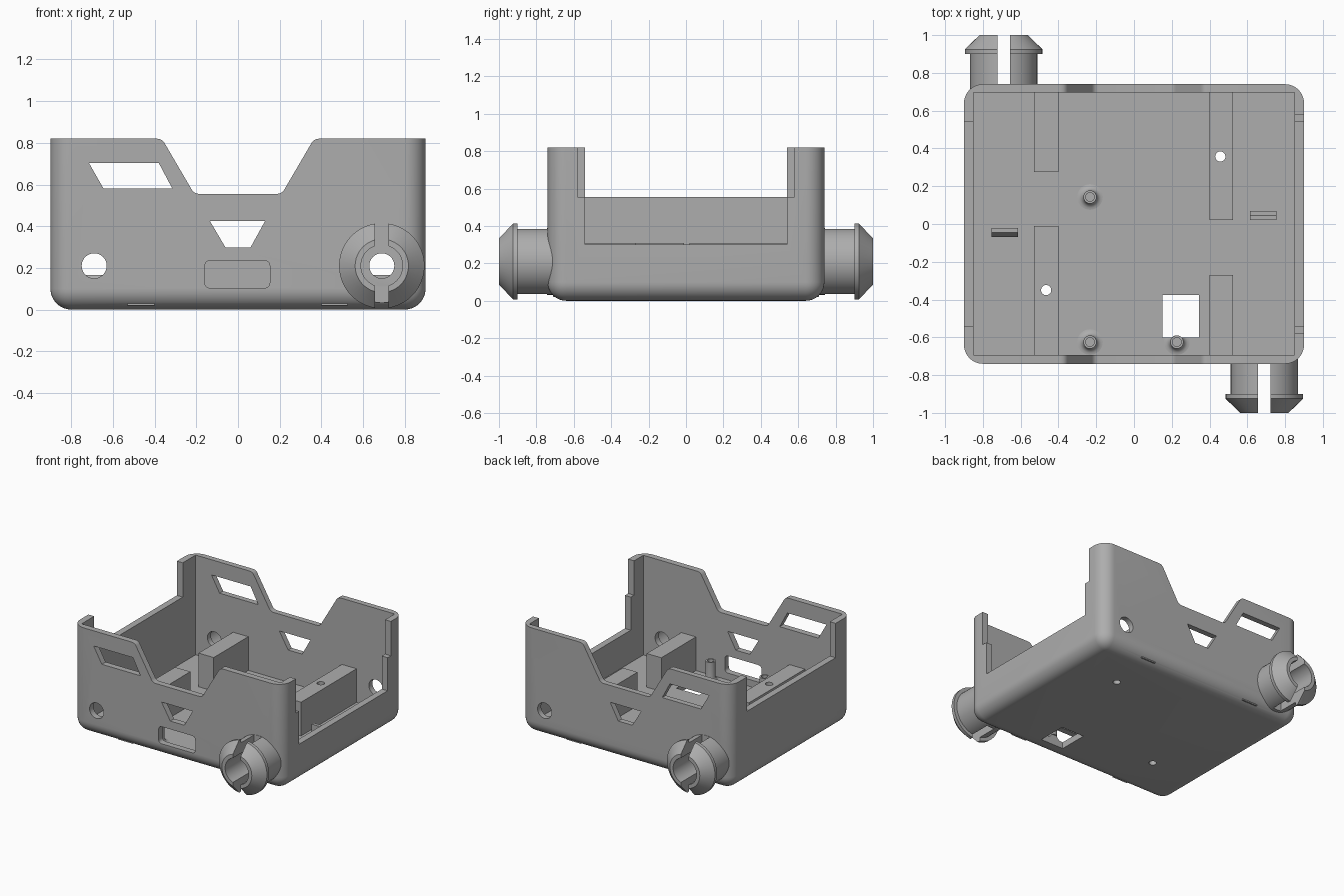
import bpy, bmesh, math
from mathutils import Vector, Matrix

if "Cube" in bpy.data.objects:
    bpy.data.objects.remove(bpy.data.objects["Cube"])

grey = bpy.data.materials.new("light grey plastic")
grey.use_nodes = True
grey.diffuse_color = (0.42, 0.42, 0.42, 1)
grey.node_tree.nodes["Principled BSDF"].inputs["Base Color"].default_value = (0.42, 0.42, 0.42, 1)


def finish(name, bm):
    bmesh.ops.recalc_face_normals(bm, faces=bm.faces)
    mesh = bpy.data.meshes.new(name)
    bm.to_mesh(mesh)
    bm.free()
    mesh.materials.append(grey)
    obj = bpy.data.objects.new(name, mesh)
    bpy.context.collection.objects.link(obj)
    return obj


def select(obj):
    bpy.ops.object.select_all(action='DESELECT')
    obj.select_set(True)
    bpy.context.view_layer.objects.active = obj


def smooth(obj):
    select(obj)
    bpy.ops.object.shade_smooth_by_angle(angle=math.radians(30))


def combine(obj, other, operation='DIFFERENCE'):
    other.hide_render = True
    mod = obj.modifiers.new("combine", 'BOOLEAN')
    mod.operation = operation
    mod.solver = 'EXACT'
    mod.object = other
    select(obj)
    bpy.ops.object.modifier_apply(modifier=mod.name)
    bpy.data.objects.remove(other)


def prism(name, points, axis, lo, hi):
    """Extrude a 2D outline along one axis from lo to hi."""
    place = {'x': lambda a, b: (lo, a, b), 'y': lambda a, b: (a, lo, b), 'z': lambda a, b: (a, b, lo)}[axis]
    move = {'x': (1, 0, 0), 'y': (0, 1, 0), 'z': (0, 0, 1)}[axis]
    bm = bmesh.new()
    face = bm.faces.new([bm.verts.new(place(a, b)) for a, b in points])
    out = bmesh.ops.extrude_face_region(bm, geom=[face])
    verts = [g for g in out["geom"] if isinstance(g, bmesh.types.BMVert)]
    bmesh.ops.translate(bm, vec=Vector(move) * (hi - lo), verts=verts)
    return finish(name, bm)


def box(name, x0, x1, y0, y1, z0, z1):
    return prism(name, [(x0, y0), (x1, y0), (x1, y1), (x0, y1)], 'z', z0, z1)


def circle(cx, cy, r, n=40):
    return [(cx + r * math.cos(2 * math.pi * i / n), cy + r * math.sin(2 * math.pi * i / n)) for i in range(n)]


def rounded(points, r, steps=5):
    """Round every corner of an outline."""
    out = []
    for i, p in enumerate(points):
        p = Vector(p)
        a = p + (Vector(points[i - 1]) - p).normalized() * r
        b = p + (Vector(points[(i + 1) % len(points)]) - p).normalized() * r
        for k in range(steps + 1):
            t = k / steps
            out.append(tuple(a * (1 - t) ** 2 + p * 2 * t * (1 - t) + b * t * t))
    return out


def lathe(name, profile, matrix, n=48):
    """Spin a closed (radius, height) profile about its own z axis."""
    bm = bmesh.new()
    rings = [[bm.verts.new((x, y, h)) for x, y in circle(0, 0, r, n)] for r, h in profile]
    for i, ring in enumerate(rings):
        prev = rings[i - 1]
        for j in range(n):
            k = (j + 1) % n
            bm.faces.new((prev[j], prev[k], ring[k], ring[j]))
    bm.transform(matrix)
    return finish(name, bm)


# Case: block with rounded uprights and underside, hollowed out
bm = bmesh.new()
bmesh.ops.create_cube(bm, size=1, matrix=Matrix.Translation((0, 0, 0.5)) @ Matrix.Diagonal((1.8, 1.48, 1, 1)))
edges = [e for e in bm.edges if min(v.co.z for v in e.verts) < 0.1]
bmesh.ops.bevel(bm, geom=edges, offset=0.1, segments=10, profile=0.5, affect='EDGES')
case = finish("case", bm)
FLOOR = 0.05
combine(case, box("cavity", -0.85, 0.85, -0.693, 0.697, FLOOR, 1.2))

# Inner support blocks
for x0, x1, y0, y1 in ((-0.53, -0.4, 0.275, 0.71), (-0.53, -0.4, -0.71, -0.01),
                       (0.4, 0.525, 0.02, 0.71), (0.4, 0.525, -0.71, -0.27)):
    combine(case, box("support_block", x0, x1, y0, y1, 0.02, 0.31), 'UNION')

# Top outline with the central dip in front and back walls
rim = rounded([(-2, 1.2), (-2, 0.82), (-0.365, 0.82), (-0.21, 0.555),
               (0.21, 0.555), (0.365, 0.82), (2, 0.82), (2, 1.2)], 0.025)
combine(case, prism("rim_cut", rim, 'y', -1, 1))

# Side wall openings: plain on one side, deeper and stepped on the other
combine(case, box("low_side_cut", -1, -0.8, -0.54, 0.54, 0.555, 1.2))
stepped = [(-0.54, 0.3), (0.54, 0.3), (0.54, 0.555), (0.58, 0.555),
           (0.58, 1.2), (-0.58, 1.2), (-0.58, 0.555), (-0.54, 0.555)]
combine(case, prism("stepped_side_cut", stepped, 'x', 0.8, 1))

# Windows through front and back walls
for outline in ([(-0.715, 0.703), (-0.38, 0.703), (-0.315, 0.58), (-0.645, 0.58)],
                [(-0.135, 0.425), (0.13, 0.425), (0.06, 0.298), (-0.06, 0.298)],
                circle(-0.69, 0.21, 0.06), circle(0.69, 0.21, 0.06)):
    combine(case, prism("window_cut", outline, 'y', -1, 1))

# Rounded port in the front wall only
port = rounded([(-0.16, 0.103), (0.153, 0.103), (0.153, 0.235), (-0.16, 0.235)], 0.03)
combine(case, prism("port_cut", port, 'y', -1, -0.6))

# Openings through the floor and two blocks
combine(case, box("floor_window_cut", 0.15, 0.345, -0.6, -0.375, -0.1, 0.2))
for x, y in ((0.457, 0.357), (-0.465, -0.35)):
    combine(case, prism("screw_hole_cut", circle(x, y, 0.027, 24), 'z', -0.1, 0.5))
smooth(case)

# Standoffs with flared feet and a blind bore
foot = [(0.068 - 0.033 * math.sin(a), FLOOR + 0.033 * (1 - math.cos(a)))
        for a in (math.pi / 2 * i / 5 for i in range(6))]
standoff = [(0.001, FLOOR - 0.02), (0.068, FLOOR - 0.02)] + foot + \
           [(0.035, 0.2), (0.023, 0.2), (0.023, 0.12), (0.001, 0.12)]
for x, y in ((-0.233, 0.143), (-0.233, -0.625), (0.227, -0.625)):
    post = lathe("standoff", standoff, Matrix.Translation((x, y, 0)), 32)
    if x > 0:
        combine(post, box("foot_trim", 0.15, 0.345, -0.6, -0.375, -0.1, 0.08))
    smooth(post)

# Split snap posts and hooked floor tabs, repeated by a half turn
snap = [(0.1, 0.7), (0.178, 0.7), (0.178, 0.9), (0.205, 0.9), (0.205, 0.925), (0.128, 1.0), (0.1, 1.0)]
hook = [(0.02, 0.03), (0.045, 0.03), (0.045, 0.11), (0.07, 0.125), (0.045, 0.165), (0.02, 0.165)]
for side, turn in (("front", 0), ("back", math.pi)):
    spin = Matrix.Rotation(turn, 4, 'Z')
    clip = lathe(side + "_snap_post", snap,
                 Matrix.Translation((0.69, 0, 0.21)) @ Matrix.Rotation(math.pi / 2, 4, 'X'))
    combine(clip, box("slit_cut", 0.657, 0.723, -1.1, -0.742, -0.1, 0.6))
    clip.data.transform(spin)
    smooth(clip)
    tab = prism(side + "_floor_tab", hook, 'x', 0.613, 0.755)
    tab.data.transform(spin)
